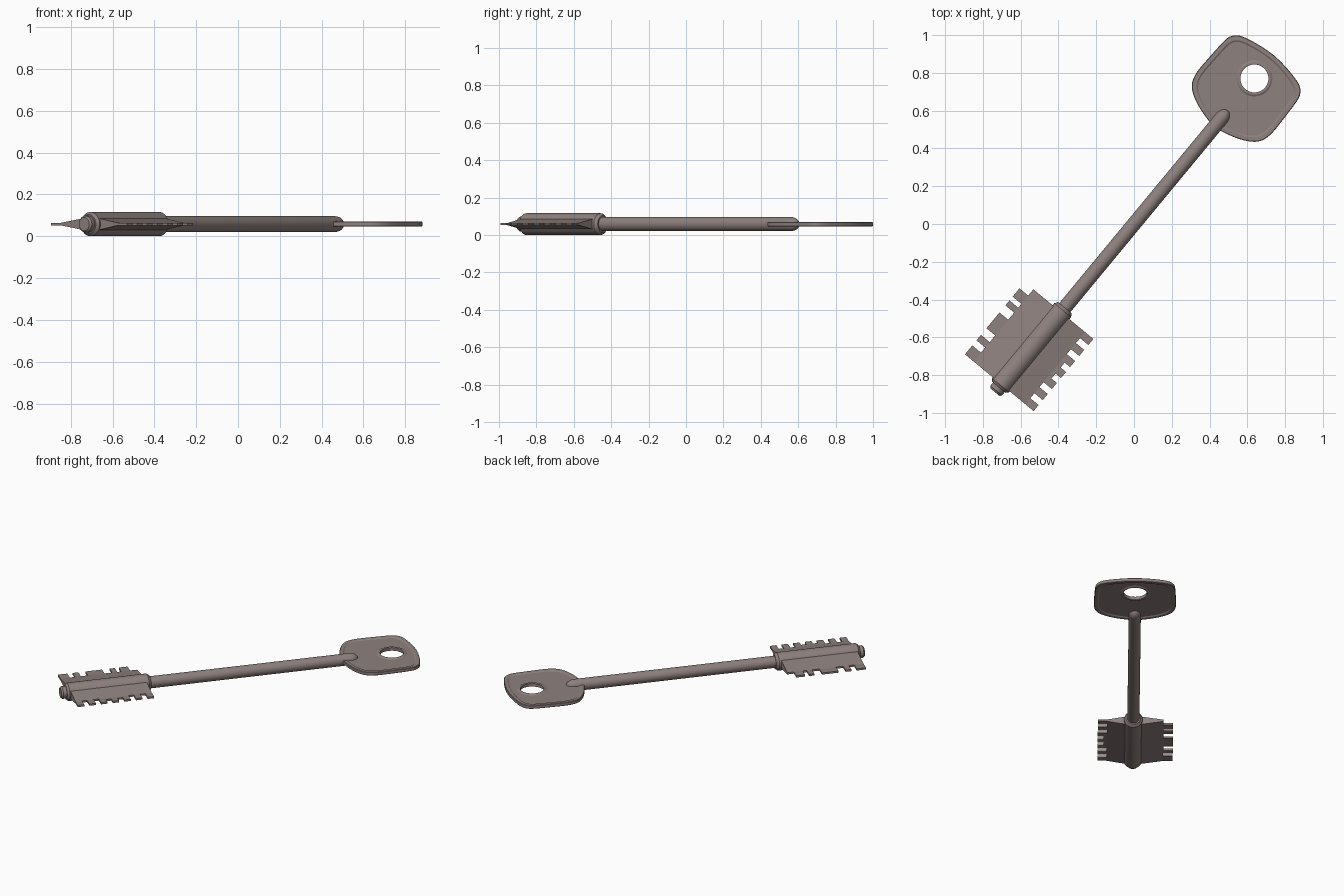
import bpy, bmesh, math
from mathutils import Matrix, Vector

if "Cube" in bpy.data.objects:
    bpy.data.objects.remove(bpy.data.objects["Cube"])

# Key is built along local X, then turned in the ground plane
PLACE = Matrix.Translation((0, 0, 0.058)) @ Matrix.Rotation(math.radians(50.4), 4, 'Z')

metal = bpy.data.materials.new("warm_grey_metal")
metal.diffuse_color = (0.27, 0.22, 0.207, 1)
metal.use_nodes = True
metal.node_tree.nodes["Principled BSDF"].inputs["Base Color"].default_value = metal.diffuse_color


def finish(name, bm, smooth=None):
    bmesh.ops.recalc_face_normals(bm, faces=bm.faces[:])
    me = bpy.data.meshes.new(name)
    bm.to_mesh(me)
    bm.free()
    me.materials.append(metal)
    ob = bpy.data.objects.new(name, me)
    bpy.context.collection.objects.link(ob)
    ob.matrix_world = PLACE
    if smooth:
        bpy.ops.object.select_all(action='DESELECT')
        ob.select_set(True)
        bpy.context.view_layer.objects.active = ob
        bpy.ops.object.shade_smooth_by_angle(angle=math.radians(smooth))


def lathe(name, profile, sides=40):
    """Round part around local X from (x, radius) points, capped at both ends."""
    bm = bmesh.new()
    rings = [[bm.verts.new((x, r * math.cos(2 * math.pi * i / sides), r * math.sin(2 * math.pi * i / sides)))
              for i in range(sides)] for x, r in profile]
    for a, b in zip(rings, rings[1:]):
        for i in range(sides):
            j = (i + 1) % sides
            bm.faces.new((a[i], a[j], b[j], b[i]))
    bm.faces.new(rings[0])
    bm.faces.new(rings[-1])
    finish(name, bm, 25)


def prism(bm, outline, x0, x1):
    """Cross-section in YZ extruded along local X."""
    a = [bm.verts.new((x0, y, z)) for y, z in outline]
    b = [bm.verts.new((x1, y, z)) for y, z in outline]
    n = len(a)
    for i in range(n):
        bm.faces.new((a[i], a[(i + 1) % n], b[(i + 1) % n], b[i]))
    bm.faces.new(a)
    bm.faces.new(b)


# Shaft with rounded end on the bow
R = 0.038
shaft = [(-0.60, R)] + [(0.725 + 0.055 * math.sin(a), R * math.cos(a))
                        for a in [math.radians(d) for d in range(0, 90, 12)]]
lathe("shaft", shaft)

# Sleeve with chamfered ends, and the pilot tip
lathe("sleeve", [(-1.122, 0.046), (-1.108, 0.058), (-0.592, 0.058), (-0.575, 0.046)])
lathe("pilot_tip", [(-1.155, 0.032), (-1.145, 0.040), (-1.10, 0.040)])

# Bit: tapered wings with thin teeth on both sides
X0, X1, T = -1.102, -0.606, 0.006
bm = bmesh.new()
prism(bm, [(-0.165, -T), (-0.165, T), (-0.03, 0.031), (0.03, 0.031),
           (0.19, T), (0.19, -T), (0.03, -0.031), (-0.03, -0.031)], X0, X1)
left_teeth = [(X0, -1.041, 0.25), (-1.006, -0.969, 0.25), (-0.923, -0.815, 0.25),
              (-0.766, -0.732, 0.25), (-0.706, -0.649, 0.25)]
step = (X1 - X0 + 0.034) / 7
right_teeth = [(X0 + i * step, X0 + (i + 1) * step - 0.034, -0.222) for i in range(7)]
# shallow notch floors
right_teeth += [(X0 + (i + 1) * step - 0.034, X0 + (i + 1) * step, -0.185) for i in (2, 3)]
for a, b, tip in left_teeth + right_teeth:
    root = 0.188 if tip > 0 else -0.163
    prism(bm, [(root, -T), (tip, -T), (tip, T), (root, T)], a, b)
finish("bit", bm)

# Bow: rounded outline, raised rim, recessed face and a ringed hole
half = [(0.668, 0), (0.682, 0.08), (0.705, 0.15), (0.735, 0.205), (0.765, 0.235), (0.80, 0.25),
        (0.85, 0.257), (0.95, 0.255), (1.05, 0.25), (1.09, 0.24), (1.12, 0.213), (1.138, 0.165),
        (1.154, 0.08), (1.16, 0)]
ctrl = [Vector(p) for p in half + [(x, -y) for x, y in half[-2:0:-1]]]
n = len(ctrl)
outline = []
for i in range(n):
    p0, p1, p2, p3 = (ctrl[(i + k) % n] for k in (-1, 0, 1, 2))
    for t in (0, 0.25, 0.5, 0.75):
        outline.append(0.5 * (2 * p1 + (p2 - p0) * t + (2 * p0 - 5 * p1 + 4 * p2 - p3) * t * t
                              + (3 * p1 - p0 - 3 * p2 + p3) * t ** 3))
hole = Vector((1.0, 0))
middle = Vector((0.915, 0))


def inset(s):
    return [middle + (p - middle) * s for p in outline]


def ring(r):
    return [hole + (p - hole).normalized() * r for p in outline]


top = [(inset(1), 0.009), (inset(0.988), 0.012), (inset(0.91), 0.012), (inset(0.88), 0.007),
       (ring(0.095), 0.007), (ring(0.086), 0.012), (ring(0.077), 0.012), (ring(0.074), 0.010)]
loops = top + [(pts, -z) for pts, z in reversed(top)]
bm = bmesh.new()
rows = [[bm.verts.new((p.x, p.y, z)) for p in pts] for pts, z in loops]
for k, a in enumerate(rows):
    b = rows[(k + 1) % len(rows)]
    for i in range(len(a)):
        j = (i + 1) % len(a)
        bm.faces.new((a[i], a[j], b[j], b[i]))
finish("bow", bm, 25)
